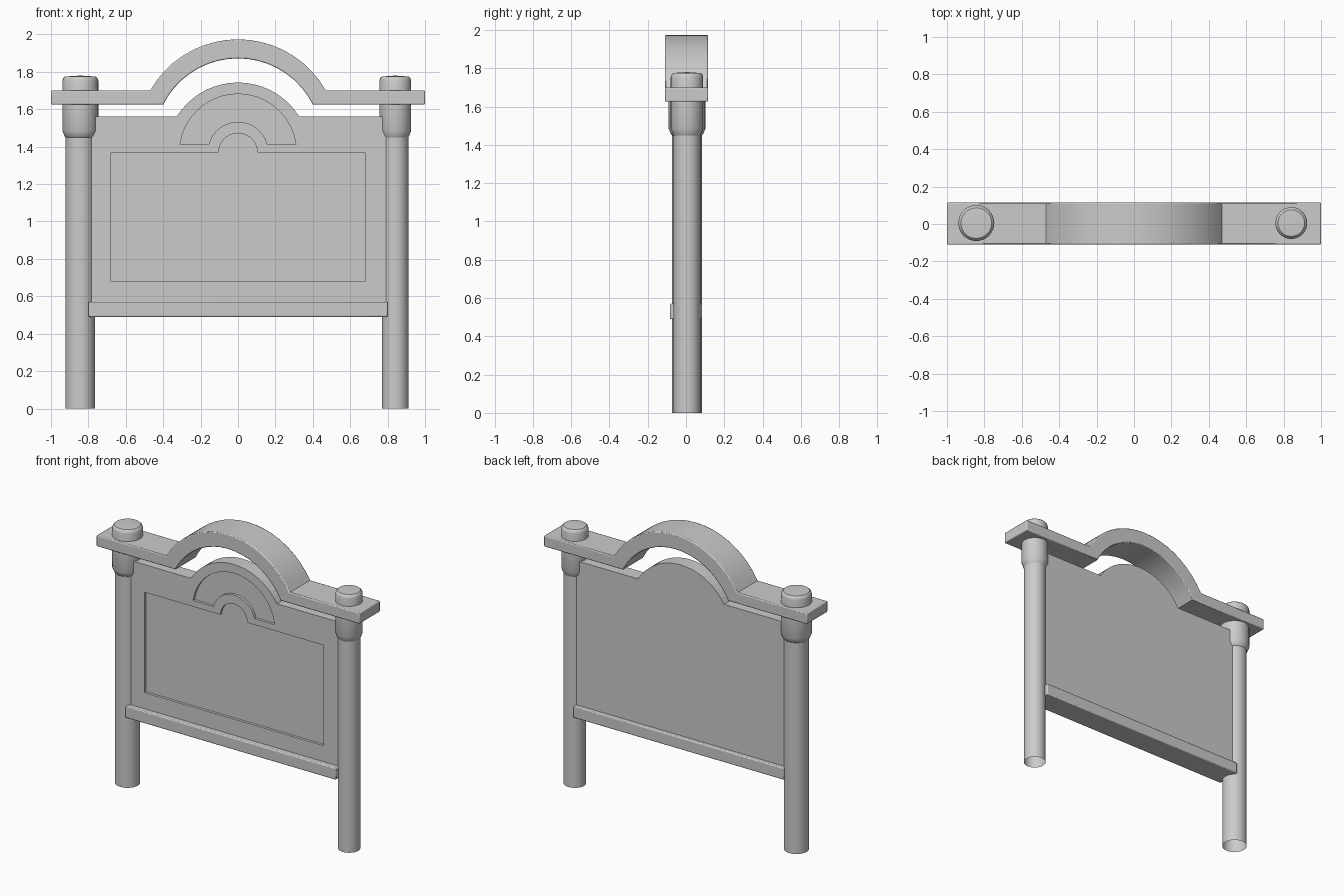
import bpy, bmesh, math

if "Cube" in bpy.data.objects:
    bpy.data.objects.remove(bpy.data.objects["Cube"])

stone = bpy.data.materials.new("warm_grey")
stone.diffuse_color = (0.6, 0.6, 0.6, 1)
stone.use_nodes = True
stone.node_tree.nodes["Principled BSDF"].inputs["Base Color"].default_value = stone.diffuse_color


def finish(name, bm, smooth=35):
    bmesh.ops.recalc_face_normals(bm, faces=bm.faces)
    me = bpy.data.meshes.new(name)
    bm.to_mesh(me)
    bm.free()
    me.materials.append(stone)
    ob = bpy.data.objects.new(name, me)
    bpy.context.collection.objects.link(ob)
    if smooth:
        bpy.ops.object.select_all(action='DESELECT')
        ob.select_set(True)
        bpy.context.view_layer.objects.active = ob
        bpy.ops.object.shade_smooth_by_angle(angle=math.radians(smooth))
    return ob


def prism(name, pts, y0, y1, smooth=35):
    """Extrude an x/z outline from y0 to y1."""
    bm = bmesh.new()
    face = bm.faces.new([bm.verts.new((x, y0, z)) for x, z in pts])
    ext = bmesh.ops.extrude_face_region(bm, geom=[face])
    verts = [v for v in ext['geom'] if isinstance(v, bmesh.types.BMVert)]
    bmesh.ops.translate(bm, verts=verts, vec=(0, y1 - y0, 0))
    return finish(name, bm, smooth)


def arc(half, base, top, n):
    """Arc points from left to right through (-half, base), (0, top), (half, base)."""
    s = top - base
    r = (half * half + s * s) / (2 * s)
    cz = top - r
    a = math.atan2(half, base - cz)
    return [(r * math.sin(-a + 2 * a * i / n), cz + r * math.cos(-a + 2 * a * i / n))
            for i in range(n + 1)]


def lathe(name, x, y, profile, n=32):
    """Revolve (radius, z) points; a zero radius closes the end."""
    bm = bmesh.new()
    vs = [bm.verts.new((x + r, y, z)) for r, z in profile]
    es = [bm.edges.new(p) for p in zip(vs, vs[1:])]
    bmesh.ops.spin(bm, geom=vs + es, cent=(x, y, 0), axis=(0, 0, 1),
                   angle=2 * math.pi, steps=n)
    bmesh.ops.remove_doubles(bm, verts=bm.verts, dist=0.0001)
    return finish(name, bm)


def bevel(ob, width):
    m = ob.modifiers.new("soft_edges", 'BEVEL')
    m.width, m.segments = width, 2
    m.limit_method, m.angle_limit = 'ANGLE', math.radians(60)


# Posts (open at the foot) with collars that pass through the beam
for side, x, r, rc in (("left", -0.843, 0.079, 0.096), ("right", 0.841, 0.07, 0.085)):
    lathe(side + "_post", x, 0.005, [(r, 0), (r, 1.5)])
    lathe(side + "_collar", x, 0.005,
          [(r, 1.45), (rc - 0.012, 1.455), (rc, 1.485), (rc, 1.752),
           (rc - 0.004, 1.766), (rc - 0.014, 1.775), (0, 1.78)])

# Top beam with arch
outline = [(-1, 1.625), (-1, 1.70)] + arc(0.47, 1.70, 1.974, 18) + [(1, 1.70), (1, 1.625)]
outline += arc(0.40, 1.625, 1.872, 18)[::-1]
bevel(prism("arched_beam", outline, -0.11, 0.115), 0.006)

# Lower rail
bevel(prism("lower_rail", [(-0.8, 0.49), (-0.8, 0.57), (0.8, 0.57), (0.8, 0.49)],
            -0.083, 0.083), 0.006)

# Panel with arched top
panel = prism("panel", [(-0.8, 0.52), (-0.8, 1.56)] + arc(0.328, 1.56, 1.743, 18)
              + [(0.8, 1.56), (0.8, 0.52)], -0.045, 0.055, 0)

# Recesses cut into the panel front: main field with round tab, and half ring
field = [(-0.68, 0.68), (-0.68, 1.37)] + arc(0.103, 1.37, 1.472, 14) + [(0.68, 1.37), (0.68, 0.68)]
ring = arc(0.31, 1.412, 1.682, 18) + arc(0.157, 1.412, 1.533, 14)[::-1]
cutters = [prism(n, p, -0.1, -0.027, 0) for n, p in (("field_cutter", field), ("ring_cutter", ring))]
for c in cutters:
    c.hide_render = True
    m = panel.modifiers.new(c.name, 'BOOLEAN')
    m.operation, m.solver, m.object = 'DIFFERENCE', 'EXACT', c
bpy.context.view_layer.update()
panel.data = bpy.data.meshes.new_from_object(
    panel.evaluated_get(bpy.context.evaluated_depsgraph_get()))
panel.modifiers.clear()
for c in cutters:
    bpy.data.objects.remove(c)
